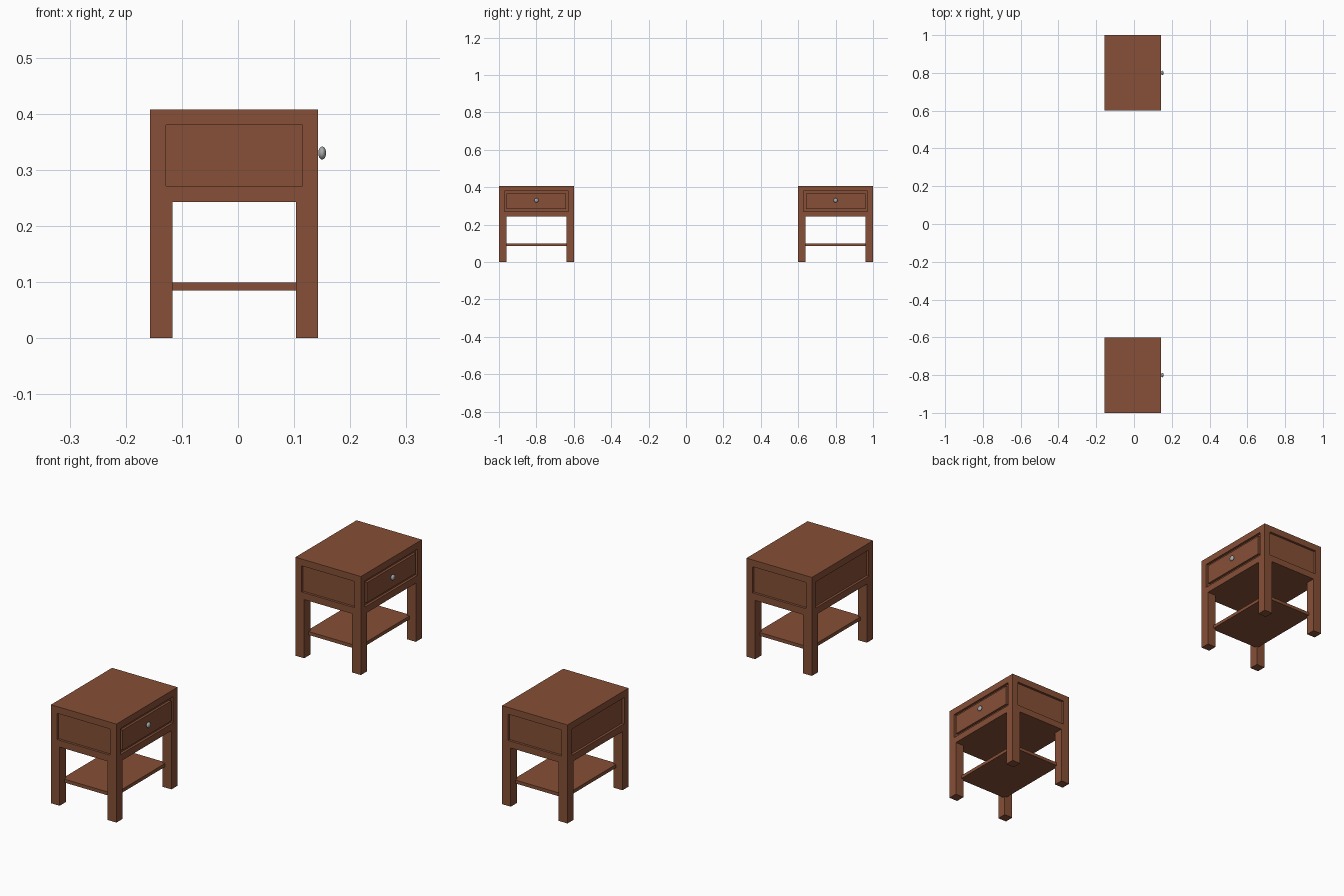
import bpy, bmesh
from mathutils import Vector, Matrix

if "Cube" in bpy.data.objects:
    bpy.data.objects.remove(bpy.data.objects["Cube"])


def material(name, rgb):
    m = bpy.data.materials.new(name)
    m.diffuse_color = (*rgb, 1)
    m.use_nodes = True
    m.node_tree.nodes["Principled BSDF"].inputs["Base Color"].default_value = m.diffuse_color
    return m


WOOD = material("brown wood", (0.24, 0.08, 0.038))
METAL = material("grey metal", (0.40, 0.41, 0.42))

X0, X1 = -0.157, 0.143      # case back and drawer side
HALF_Y = 0.2                # half width of one table
FRAME = 0.04                # leg and frame thickness
Z_CASE, Z_TOP = 0.243, 0.408


def finish(bm, name, mat):
    me = bpy.data.meshes.new(name)
    bm.to_mesh(me)
    bm.free()
    me.materials.append(mat)
    ob = bpy.data.objects.new(name, me)
    bpy.context.collection.objects.link(ob)
    return ob


def box_bm(lo, hi):
    lo, hi = Vector(lo), Vector(hi)
    bm = bmesh.new()
    bmesh.ops.create_cube(bm, size=1, matrix=Matrix.Translation((lo + hi) / 2)
                          @ Matrix.Diagonal((*(hi - lo), 1)))
    return bm


def box(name, lo, hi):
    return finish(box_bm(lo, hi), name, WOOD)


def table(label, yc):
    y0, y1 = yc - HALF_Y, yc + HALF_Y

    # Case with a recessed panel on all four sides
    bm = box_bm((X0, y0, Z_CASE), (X1, y1, Z_TOP))
    bm.normal_update()
    sides = [f for f in bm.faces if abs(f.normal.z) < 0.5]
    for f in sides:
        n = f.normal.copy()
        bmesh.ops.inset_individual(bm, faces=[f], thickness=FRAME)
        panel = bmesh.ops.extrude_discrete_faces(bm, faces=[f])["faces"][0]
        bmesh.ops.translate(bm, verts=panel.verts, vec=n * -0.01)
    finish(bm, label + "_case", WOOD)

    # Flush drawer front filling the recess, with a thin gap
    gap = 0.001
    box(label + "_drawer_front",
        (X1 - 0.012, y0 + FRAME + gap, Z_CASE + FRAME + gap),
        (X1, y1 - FRAME - gap, Z_TOP - FRAME - gap))

    # Legs
    for i, x in enumerate((X0, X1 - FRAME)):
        for j, y in enumerate((y0, y1 - FRAME)):
            box(f"{label}_leg_{i}{j}", (x, y, 0), (x + FRAME, y + FRAME, Z_CASE))

    # Lower shelf, let into the legs
    s = 0.03
    box(label + "_shelf", (X0 + s, y0 + s, 0.085), (X1 - s, y1 - s, 0.099))

    # Flattened round knob
    bm = bmesh.new()
    bmesh.ops.create_uvsphere(
        bm, u_segments=24, v_segments=12, radius=1,
        matrix=Matrix.Translation((0.150, yc, 0.330))
        @ Matrix.Diagonal((0.007, 0.0115, 0.0115, 1)))
    for f in bm.faces:
        f.smooth = True
    finish(bm, label + "_knob", METAL)


table("near_table", -0.8)
table("far_table", 0.8)
